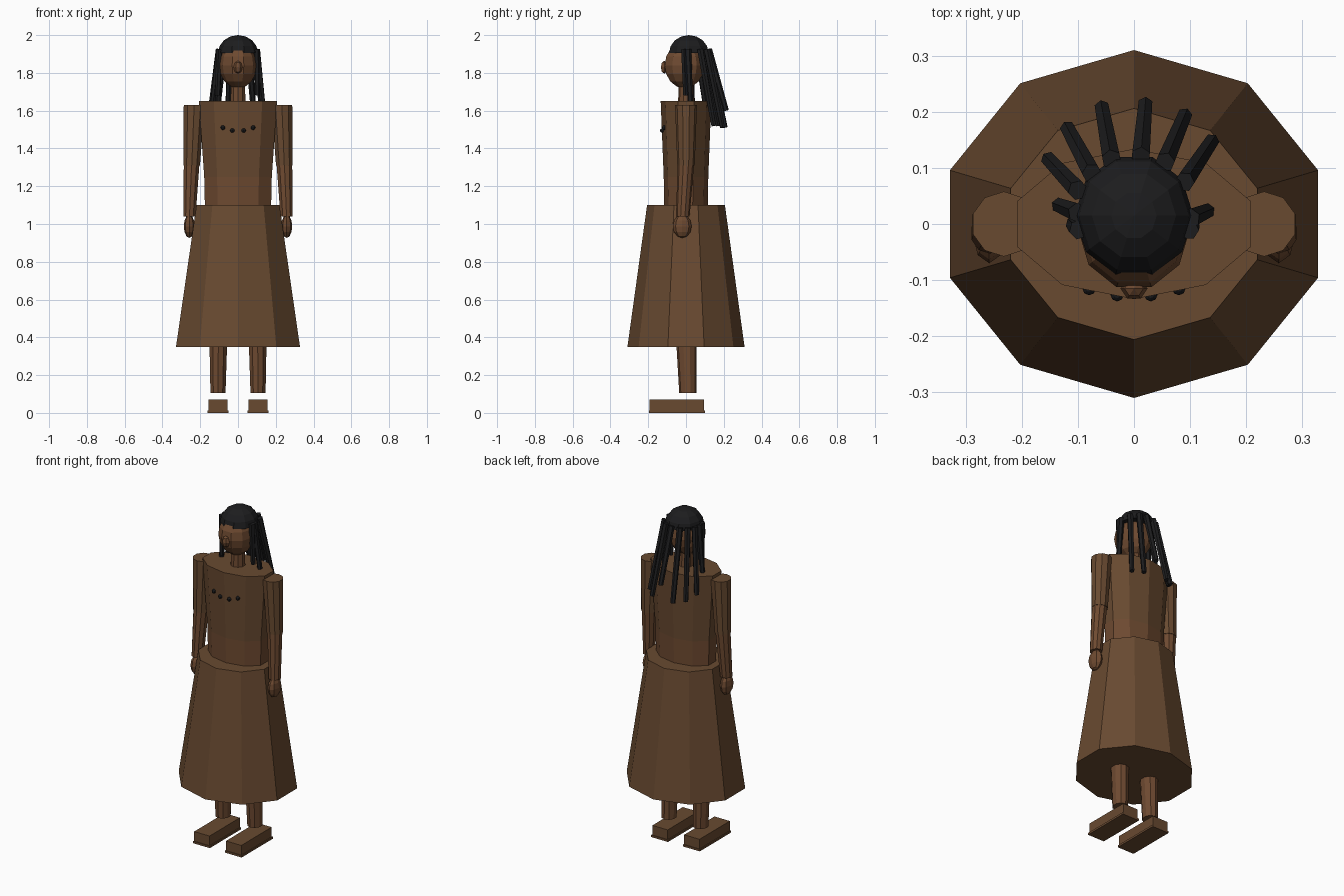
import bpy, bmesh, math
from mathutils import Vector, Matrix

if "Cube" in bpy.data.objects:
    bpy.data.objects.remove(bpy.data.objects["Cube"])


def material(name, rgb):
    m = bpy.data.materials.new(name)
    m.diffuse_color = (*rgb, 1)
    m.use_nodes = True
    m.node_tree.nodes["Principled BSDF"].inputs["Base Color"].default_value = m.diffuse_color
    return m


CLOTH = material("brown cloth", (0.140, 0.068, 0.030))
SKIN = material("brown skin", (0.155, 0.068, 0.030))
HAIR = material("black hair", (0.012, 0.012, 0.013))


def finish(name, bm, mat):
    bmesh.ops.recalc_face_normals(bm, faces=bm.faces)
    me = bpy.data.meshes.new(name)
    bm.to_mesh(me)
    bm.free()
    ob = bpy.data.objects.new(name, me)
    me.materials.append(mat)
    bpy.context.collection.objects.link(ob)
    return ob


def loft(name, rings, sides, mat):
    """Closed tube through rings of (x, y, z, radius x, radius y)."""
    bm = bmesh.new()
    loops = []
    for x, y, z, rx, ry in rings:
        angles = [2 * math.pi * i / sides for i in range(sides)]
        loops.append([bm.verts.new((x + rx * math.sin(a), y - ry * math.cos(a), z))
                      for a in angles])
    for lo, hi in zip(loops, loops[1:]):
        for i in range(sides):
            j = (i + 1) % sides
            bm.faces.new((lo[i], lo[j], hi[j], hi[i]))
    bm.faces.new(loops[0])
    bm.faces.new(loops[-1])
    return finish(name, bm, mat)


def ball(name, centre, radii, mat, segments=10, rings=6, cut=False):
    """Faceted ellipsoid; cut keeps only the upper half."""
    bm = bmesh.new()
    bmesh.ops.create_uvsphere(bm, u_segments=segments, v_segments=rings, radius=1)
    bmesh.ops.rotate(bm, verts=bm.verts, matrix=Matrix.Rotation(math.pi / 2, 3, 'Z'))
    if cut:
        geom = bm.verts[:] + bm.edges[:] + bm.faces[:]
        bmesh.ops.bisect_plane(bm, geom=geom, plane_co=(0, 0, 0),
                               plane_no=(0, 0, 1), clear_inner=True)
        bmesh.ops.holes_fill(bm, edges=[e for e in bm.edges if e.is_boundary])
    bmesh.ops.scale(bm, vec=radii, verts=bm.verts)
    bmesh.ops.translate(bm, vec=centre, verts=bm.verts)
    return finish(name, bm, mat)


def box(name, lo, hi, mat):
    lo, hi = Vector(lo), Vector(hi)
    bm = bmesh.new()
    bmesh.ops.create_cube(bm, size=1)
    bmesh.ops.scale(bm, vec=hi - lo, verts=bm.verts)
    bmesh.ops.translate(bm, vec=(lo + hi) / 2, verts=bm.verts)
    return finish(name, bm, mat)


def strand(name, start, end, r0, r1):
    """Straight six-sided tapered lock between two points."""
    a, b = Vector(start), Vector(end)
    d = b - a
    bm = bmesh.new()
    bmesh.ops.create_cone(bm, cap_ends=True, segments=6, radius1=r0, radius2=r1,
                          depth=d.length)
    rot = d.to_track_quat('Z', 'Y').to_matrix().to_4x4()
    bmesh.ops.transform(bm, matrix=Matrix.Translation((a + b) / 2) @ rot, verts=bm.verts)
    return finish(name, bm, HAIR)


# Skirt and torso
loft("skirt", [(0, 0, 0.35, 0.345, 0.31), (0, 0, 1.10, 0.231, 0.206)], 10, CLOTH)
loft("waist", [(0, 0, 1.08, 0.184, 0.115), (0, 0, 1.25, 0.188, 0.118)], 10, SKIN)
loft("bodice", [(0, 0, 1.25, 0.188, 0.118), (0, 0, 1.65, 0.218, 0.134)], 10, CLOTH)

# Limbs, mirrored
for s, side in ((-1, "left"), (1, "right")):
    loft("upper_arm_" + side, [(s * 0.245, 0, 1.31, 0.046, 0.046),
                               (s * 0.232, 0, 1.63, 0.058, 0.058)], 10, CLOTH)
    loft("forearm_" + side, [(s * 0.257, -0.017, 1.04, 0.034, 0.036),
                             (s * 0.245, 0, 1.33, 0.044, 0.044)], 10, SKIN)
    ball("hand_" + side, (s * 0.258, -0.02, 0.988), (0.029, 0.05, 0.062), SKIN, 8)
    loft("leg_" + side, [(s * 0.106, 0.01, 0.105, 0.042, 0.046),
                         (s * 0.104, 0.002, 0.40, 0.05, 0.055)], 10, SKIN)
    x = s * 0.106
    box("shoe_" + side, (x - 0.051, -0.193, 0.01), (x + 0.051, 0.096, 0.07), CLOTH)
    box("sole_" + side, (x - 0.056, -0.197, 0), (x + 0.056, 0.1, 0.012), CLOTH)

# Neck, head and nose
loft("neck", [(0, 0, 1.64, 0.042, 0.042), (0, 0, 1.76, 0.038, 0.038)], 10, SKIN)
ball("head", (0, -0.008, 1.84), (0.1, 0.11, 0.122), SKIN, 10, 8)
ball("nose", (0, -0.115, 1.83), (0.024, 0.021, 0.034), SKIN, 6, 4)

# Hair cap and hanging locks: start x, y, then end x, y, z
ball("hair_cap", (0, 0.015, 1.905), (0.106, 0.11, 0.095), HAIR, 10, 8, cut=True)
locks = [(-0.10, 0.06, -0.152, 0.115, 1.55), (-0.075, 0.09, -0.118, 0.17, 1.52),
         (-0.04, 0.115, -0.057, 0.207, 1.51), (0.012, 0.12, 0.02, 0.213, 1.60),
         (0.055, 0.11, 0.09, 0.193, 1.51), (0.09, 0.075, 0.138, 0.147, 1.52),
         (-0.10, 0.02, -0.133, 0.033, 1.65), (0.10, 0.01, 0.13, 0.023, 1.65),
         (-0.098, -0.01, -0.108, 0.0, 1.68), (0.098, -0.01, 0.103, -0.002, 1.68)]
for i, (x0, y0, x1, y1, z1) in enumerate(locks):
    strand(f"lock_{i + 1}", (x0, y0, 1.925), (x1, y1, z1), 0.018, 0.014)

# Necklace beads
for x, y, z in ((-0.08, -0.115, 1.51), (-0.03, -0.126, 1.495),
                (0.03, -0.126, 1.495), (0.08, -0.115, 1.51)):
    ball("bead", (x, y, z), (0.012, 0.012, 0.012), HAIR, 8, 6)
